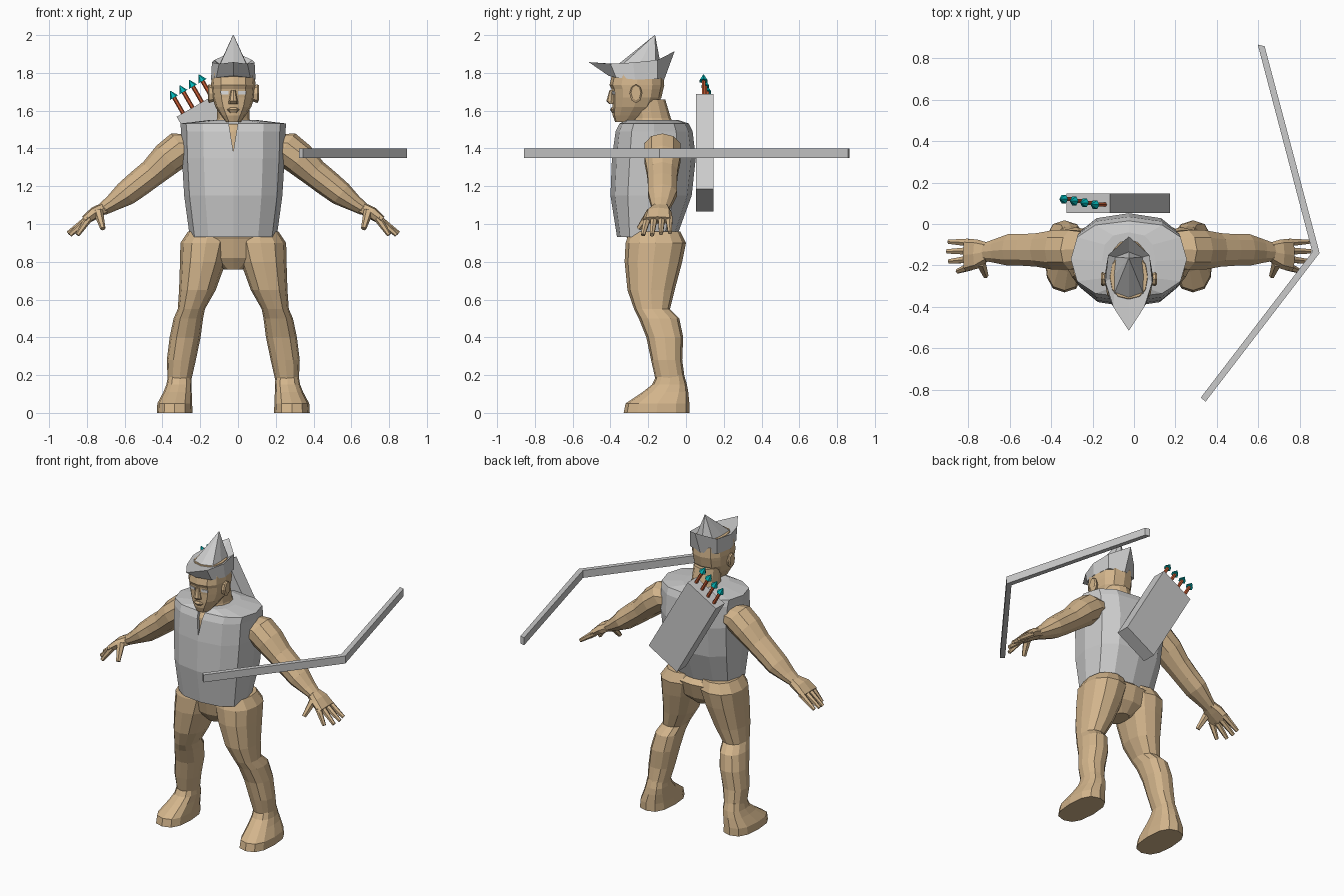
import bpy, bmesh, math
from mathutils import Vector, Matrix

if "Cube" in bpy.data.objects:
    bpy.data.objects.remove(bpy.data.objects["Cube"])

CX = -0.025  # the figure's own mirror plane
X, Y, Z = Vector((1, 0, 0)), Vector((0, 1, 0)), Vector((0, 0, 1))


def material(name, rgb):
    m = bpy.data.materials.new(name)
    m.diffuse_color = (*rgb, 1)
    m.use_nodes = True
    m.node_tree.nodes["Principled BSDF"].inputs["Base Color"].default_value = m.diffuse_color
    return m


SKIN = material("tan skin", (0.65, 0.46, 0.26))
GREY = material("light grey", (0.6, 0.6, 0.6))
RUST = material("rust red", (0.60, 0.11, 0.035))
TEAL = material("teal", (0.0, 0.46, 0.47))
WHITE = material("eye white", (0.85, 0.85, 0.85))


def finish(name, bm, mat, x=CX, mirror=False):
    bmesh.ops.recalc_face_normals(bm, faces=bm.faces)
    me = bpy.data.meshes.new(name)
    bm.to_mesh(me)
    bm.free()
    ob = bpy.data.objects.new(name, me)
    me.materials.append(mat)
    ob.location.x = x
    bpy.context.collection.objects.link(ob)
    if mirror:
        ob.modifiers.new("mirror", 'MIRROR').use_clip = False
        ob.modifiers["mirror"].use_mirror_merge = False
    return ob


def skin_rings(name, rings, mat, x=CX, mirror=False):
    """Bridge equal-length rings of points and cap both ends."""
    bm = bmesh.new()
    vs = [[bm.verts.new(p) for p in r] for r in rings]
    n = len(vs[0])
    for a, b in zip(vs, vs[1:]):
        for i in range(n):
            j = (i + 1) % n
            bm.faces.new((a[i], a[j], b[j], b[i]))
    bm.faces.new(vs[0])
    bm.faces.new(vs[-1])
    return finish(name, bm, mat, x, mirror)


def loft(name, rings, mat, n=12, a=X, b=Y, p=2.0, mirror=False, x=CX):
    """rings: (cx, cy, cz, radius along a, radius along b)"""
    def sup(v):
        return math.copysign(abs(v) ** (2 / p), v) if abs(v) > 1e-6 else 0
    out = []
    for cx, cy, cz, ra, rb in rings:
        out.append([Vector((cx, cy, cz)) + a * ra * sup(math.cos(2 * math.pi * i / n))
                    + b * rb * sup(math.sin(2 * math.pi * i / n)) for i in range(n)])
    return skin_rings(name, out, mat, x, mirror)


def upright(name, rows, mat, **kw):
    """rows: (z, centre x, radius x, front y, back y)"""
    return loft(name, [(c, (f + k) / 2, z, r, (k - f) / 2) for z, c, r, f, k in rows], mat, **kw)


def rod(name, p, q, r1, r2, mat, n=6, mirror=False, x=CX):
    p, q = Vector(p), Vector(q)
    d = (q - p).normalized()
    a = d.cross(Y).normalized()
    m = p.lerp(q, 0.6)
    return loft(name, [(*p, r1, r1), (*m, r1 * .4 + r2 * .6, r1 * .4 + r2 * .6), (*q, r2, r2)],
                mat, n, a, d.cross(a), mirror=mirror, x=x)


# torso and pelvis
upright("torso", [(0.76, 0, .05, -.25, -.10), (0.82, 0, .14, -.29, -.04), (0.92, 0, .215, -.31, -.01),
                  (0.96, 0, .205, -.33, -.06), (1.15, 0, .235, -.38, .01), (1.35, 0, .25, -.37, .03),
                  (1.49, 0, .24, -.355, .01), (1.53, 0, .12, -.33, -.03)], SKIN, p=2.5)

# legs
upright("leg", [(0.96, .13, .11, -.30, -.03), (0.90, .145, .135, -.32, .0), (0.80, .16, .122, -.325, -.02),
                (0.65, .19, .097, -.31, -.06), (0.55, .222, .072, -.275, -.085), (0.50, .238, .078, -.25, -.035),
                (0.40, .255, .082, -.21, -.015), (0.28, .275, .077, -.185, -.02), (0.17, .285, .062, -.16, -.005)],
        SKIN, mirror=True, p=2.3)
upright("foot", [(0.20, .285, .06, -.155, -.01), (0.15, .287, .067, -.18, .005), (0.11, .295, .075, -.23, .012),
                 (0.05, .31, .092, -.32, .018), (0.0, .31, .095, -.33, .018)], SKIN, mirror=True, p=2.6)

# arms, cut square to their own slope
slope = Vector((.62, 0, .78))
loft("arm", [(.17, -.12, 1.42, .07, .08), (.27, -.125, 1.405, .095, .10), (.35, -.125, 1.345, .09, .10),
             (.43, -.125, 1.27, .075, .085), (.50, -.125, 1.215, .072, .08), (.57, -.125, 1.16, .066, .08),
             (.64, -.13, 1.11, .045, .06), (.695, -.135, 1.075, .033, .045)], SKIN, 10, slope, Y, mirror=True)
loft("palm", [(.68, -.135, 1.085, .032, .045), (.73, -.145, 1.06, .034, .07), (.785, -.15, 1.02, .024, .08)],
     SKIN, 8, slope, Y, p=2.8, mirror=True)
for y0, tip in ((-.09, (.868, -.085, .955)), (-.13, (.875, -.132, .95)),
                (-.17, (.865, -.18, .942)), (-.205, (.825, -.228, .942))):
    rod("finger", (.765, y0, 1.03), tip, .021, .012, SKIN, mirror=True)
rod("thumb", (.715, -.185, 1.065), (.69, -.25, .975), .026, .014, SKIN, mirror=True)

# neck and head
upright("neck", [(1.48, 0, .11, -.29, -.04), (1.56, 0, .085, -.28, -.08), (1.66, 0, .085, -.28, -.11)], SKIN)
head = upright("head", [(1.54, 0, .04, -.375, -.27), (1.575, 0, .065, -.388, -.21), (1.62, 0, .095, -.39, -.16),
                        (1.67, 0, .112, -.39, -.13), (1.715, 0, .117, -.395, -.12), (1.735, 0, .118, -.405, -.115),
                        (1.80, 0, .112, -.39, -.12), (1.85, 0, .09, -.36, -.15)], SKIN, p=2.4)
upright("nose", [(1.635, 0, .026, -.405, -.37), (1.65, 0, .024, -.422, -.37), (1.71, 0, .012, -.405, -.38)],
        SKIN, n=8)
upright("lips", [(1.588, 0, .02, -.392, -.36), (1.605, 0, .034, -.402, -.36), (1.617, 0, .02, -.395, -.36)],
        SKIN, n=8)
loft("ear", [(.10, -.27, 1.69, .025, .04), (.128, -.265, 1.69, .034, .05), (.135, -.265, 1.695, .026, .04)],
     SKIN, 8, Y, Z, mirror=True)

# eyes: thin plates resting on the face
bpy.context.view_layer.update()
for s in (-1, 1):
    hit, pos, nor, _ = head.ray_cast(Vector((s * .045, -1, 1.695)), Y)
    bm = bmesh.new()
    bmesh.ops.create_cube(bm, size=1, matrix=Matrix.Translation(pos) @ nor.to_track_quat('Z', 'Y').to_matrix().to_4x4()
                          @ Matrix.Diagonal((.042, .018, .008, 1)))
    finish("eye", bm, WHITE)

# vest with a narrow neck slit
vest = upright("vest", [(0.93, 0, .23, -.365, -.05), (1.15, 0, .26, -.40, .03), (1.35, 0, .272, -.392, .052),
                        (1.49, 0, .276, -.375, .035), (1.532, 0, .28, -.355, .015), (1.55, 0, .13, -.32, -.04)],
               GREY, p=2.5)
tri = ((-.035, 1.6), (.035, 1.6), (0, 1.385))
cutter = skin_rings("slit_cutter", [[(u, y, z) for u, z in tri] for y in (-.5, -.30)], GREY)
mod = vest.modifiers.new("slit", 'BOOLEAN')
mod.operation, mod.solver, mod.object = 'DIFFERENCE', 'EXACT', cutter
bpy.context.view_layer.objects.active = vest
bpy.ops.object.modifier_apply(modifier="slit")
bpy.data.objects.remove(cutter)


# pointed cap: band, upturned brim and folded crown
def sym(half):
    """Half outline front to back -> full ring."""
    return half + [(-u, y, z) for u, y, z in half[-2:0:-1]]


skin_rings("cap", [
    sym([(0, -.41, 1.785), (.09, -.37, 1.775), (.118, -.27, 1.765), (.10, -.15, 1.768), (0, -.115, 1.765)]),
    sym([(0, -.515, 1.857), (.075, -.40, 1.848), (.113, -.28, 1.855), (.10, -.15, 1.868), (0, -.06, 1.915)]),
    sym([(0, -.36, 1.845), (.07, -.335, 1.845), (.075, -.25, 1.84), (.065, -.16, 1.84), (0, -.135, 1.85)]),
    sym([(0, -.17, 1.997), (.002, -.168, 1.998), (.002, -.166, 2), (.002, -.164, 1.998), (0, -.163, 1.997)]),
], GREY)

# quiver: box tilted across the back
tilt = Matrix.Translation((-.075, .1, 1.377)) @ Matrix.Rotation(math.radians(-30), 4, 'Y')
bm = bmesh.new()
bmesh.ops.create_cube(bm, size=1, matrix=tilt @ Matrix.Diagonal((.242, .093, .58, 1)))
finish("quiver", bm, GREY, 0)

# arrows
for i in range(4):
    u, y = -.082 + i * .058, .02 - i * .009
    rod("arrow_shaft", tilt @ Vector((u, y, .25)), tilt @ Vector((u, y, .39)), .011, .011, RUST, x=0)
    rod("arrow_tip", tilt @ Vector((u, y, .385)), tilt @ Vector((u, y, .425)), .024, .002, TEAL, x=0)

# bow: two straight limbs meeting at the grip
outline = [(.63, .857), (.895, -.14), (.345, -.857), (.322, -.837), (.86, -.135), (.597, .865)]
bm = bmesh.new()
lo, hi = [[bm.verts.new((px, py, z)) for px, py in outline] for z in (1.35, 1.40)]
for i in range(6):
    j = (i + 1) % 6
    bm.faces.new((lo[i], lo[j], hi[j], hi[i]))
for r in (lo, hi):
    bm.faces.new((r[0], r[1], r[4], r[5]))
    bm.faces.new((r[1], r[2], r[3], r[4]))
finish("bow", bm, GREY, 0)
